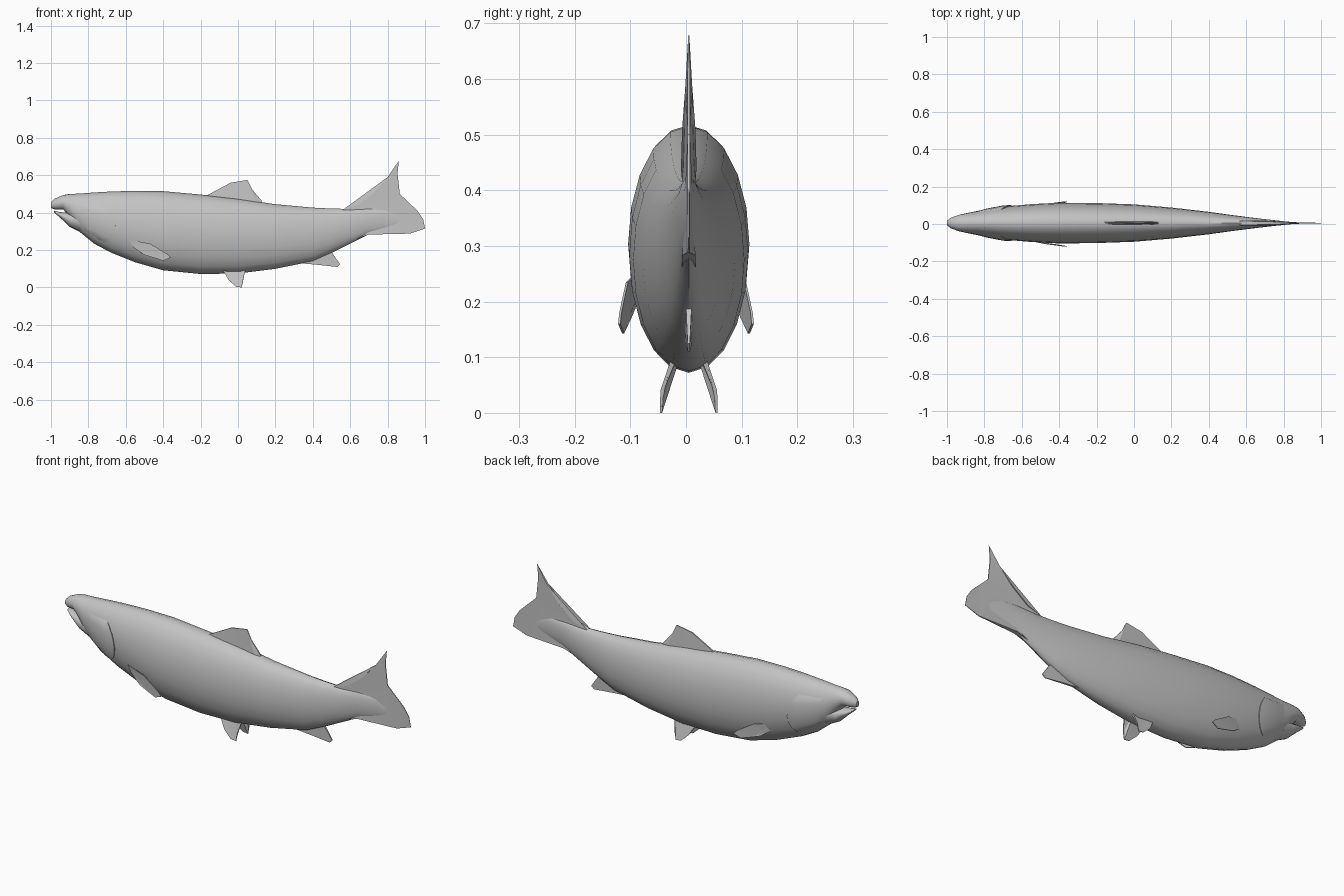
import bpy, bmesh, math
from mathutils import Vector

if "Cube" in bpy.data.objects:
    bpy.data.objects.remove(bpy.data.objects["Cube"])

CY = 0.005      # body centre line
SEG = 20        # sides around the body

grey = bpy.data.materials.new("fish_grey")
grey.diffuse_color = (0.55, 0.55, 0.55, 1)
grey.use_nodes = True
grey.node_tree.nodes["Principled BSDF"].inputs["Base Color"].default_value = grey.diffuse_color

# x, top z, bottom z, half width
BODY = [(-1.0, .455, .425, .012), (-.98, .475, .418, .028), (-.935, .494, .418, .044),
        (-.9, .50, .375, .052), (-.85, .502, .30, .062), (-.77, .508, .235, .078),
        (-.68, .513, .187, .09), (-.55, .517, .135, .101), (-.4, .515, .092, .109),
        (-.2, .497, .072, .107), (0, .475, .075, .10), (.2, .445, .10, .083),
        (.4, .427, .14, .06), (.5, .422, .185, .046), (.6, .42, .235, .033),
        (.7, .425, .285, .021), (.8, .42, .31, .010), (.87, .39, .33, .003)]
JAW = [(-.985, .411, .402, .014), (-.95, .403, .372, .032),
       (-.9, .40, .325, .045), (-.84, .42, .295, .055)]


def finish(name, bm, angle=40):
    bmesh.ops.recalc_face_normals(bm, faces=bm.faces)
    mesh = bpy.data.meshes.new(name)
    bm.to_mesh(mesh)
    bm.free()
    ob = bpy.data.objects.new(name, mesh)
    bpy.context.collection.objects.link(ob)
    mesh.materials.append(grey)
    bpy.ops.object.select_all(action='DESELECT')
    ob.select_set(True)
    bpy.context.view_layer.objects.active = ob
    bpy.ops.object.shade_smooth_by_angle(angle=math.radians(angle))
    return ob


def ring_point(s, a, off=0.0):
    x, top, bot, w = s
    mid, h = (top + bot) / 2, (top - bot) / 2
    return Vector((x, CY + (w + off) * math.cos(a), mid + (h + off) * math.sin(a)))


def loft(name, stations):
    bm = bmesh.new()
    rings = [[bm.verts.new(ring_point(s, 2 * math.pi * i / SEG)) for i in range(SEG)]
             for s in stations]
    for r, q in zip(rings, rings[1:]):
        for i in range(SEG):
            j = (i + 1) % SEG
            bm.faces.new((r[i], r[j], q[j], q[i]))
    bm.faces.new(rings[0])
    bm.faces.new(rings[-1])
    return finish(name, bm)


def section(x):
    """Body section interpolated at any x."""
    for a, b in zip(BODY, BODY[1:]):
        if a[0] <= x <= b[0]:
            t = (x - a[0]) / (b[0] - a[0])
            return [p + (q - p) * t for p, q in zip(a, b)]


def fin(name, outline, thick):
    """Thin fin from 3D outline points, with half thickness per point."""
    bm = bmesh.new()
    left, right = [], []
    for p, t in zip(outline, thick):
        left.append(bm.verts.new((p[0], p[1] - t, p[2])))
        right.append(bm.verts.new((p[0], p[1] + t, p[2])))
    n = len(outline)
    caps = [bm.faces.new(left), bm.faces.new(right[::-1])]
    for i in range(n):
        j = (i + 1) % n
        bm.faces.new((left[i], right[i], right[j], left[j]))
    bmesh.ops.triangulate(bm, faces=caps)
    return finish(name, bm, 30)


def flat(points):
    return [(x, CY, z) for x, z in points]


loft("body", BODY)
loft("lower_jaw", JAW)

# Tail fin, thick at the root and sharp at the trailing edge
fin("tail_fin", flat([(.56, .415), (.64, .44), (.73, .51), (.80, .59), (.86, .678),
                      (.853, .61), (.865, .50), (.96, .41), (.99, .365), (1.0, .315),
                      (.92, .288), (.70, .283), (.60, .25)]),
    [.012, .014, .012, .006, .001, .002, .002, .002, .001, .001, .002, .012, .012])

# Back fin and rear belly fin
fin("dorsal_fin", flat([(-.19, .48), (-.04, .56), (.05, .575), (.075, .525),
                        (.13, .46), (.11, .43), (-.1, .45)]),
    [.004, .003, .002, .002, .003, .010, .010])
fin("anal_fin", flat([(.33, .13), (.42, .122), (.53, .11), (.545, .125),
                      (.50, .19), (.42, .2)]),
    [.006, .005, .002, .002, .005, .008])

for side, label in ((-1, "left"), (1, "right")):
    # Paired belly fins
    pelvic = [(-.085, .027, .10), (-.05, .044, .04), (-.01, .05, .004), (.02, .05, 0),
              (.027, .048, .04), (.04, .026, .10), (0, .015, .12)]
    fin(label + "_pelvic_fin", [(x, CY + side * y, z) for x, y, z in pelvic],
        [.005, .003, .002, .002, .003, .005, .006])

    # Paired side fins, sweeping back and outward
    pectoral = [(-.58, .085, .255), (-.47, .106, .235), (-.38, .118, .18),
                (-.36, .120, .16), (-.40, .113, .143), (-.50, .098, .175),
                (-.56, .082, .215)]
    fin(label + "_pectoral_fin", [(x, side * y, z) for x, y, z in pectoral], [.002] * 7)

    # Gill cover: shallow raised plate following the cheek
    bm = bmesh.new()
    rows = []
    for i in range(9):
        a = -0.95 + 1.6 * i / 8
        back = -.655 - .07 * ((a + .15) / .8) ** 2
        row = []
        for j, (u, off) in enumerate(((0, -.004), (.35, .003), (.8, .007), (1, .005), (1, -.004))):
            x = -.86 + (back + .86) * u
            if i in (0, 8):
                off = -.004
            ang = a if side > 0 else math.pi - a
            row.append(bm.verts.new(ring_point(section(x), ang, off)))
        rows.append(row)
    for r, q in zip(rows, rows[1:]):
        for j in range(4):
            f = (r[j], r[j + 1], q[j + 1], q[j])
            bm.faces.new(f if side < 0 else f[::-1])
    # close the hidden back of the plate
    bmesh.ops.holes_fill(bm, edges=[e for e in bm.edges if e.is_boundary], sides=0)
    finish(label + "_gill_cover", bm)
